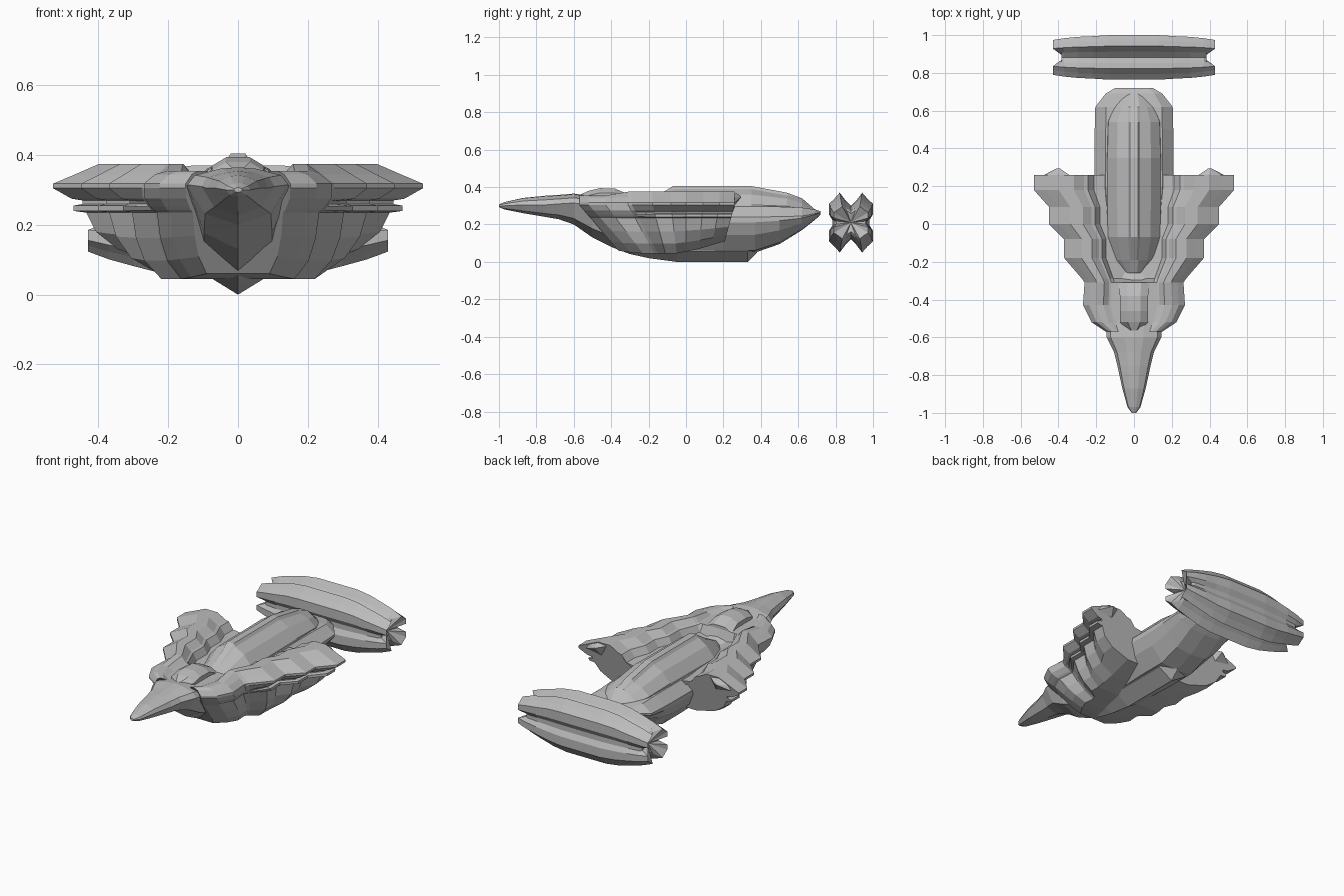
import bpy, bmesh

grey = bpy.data.materials.new("hull grey")
grey.diffuse_color = (0.5, 0.5, 0.5, 1)


def loft(name, rings, end_points=None):
    """Skin closed rings of equal length; ends are flat caps or fans to given points."""
    bm = bmesh.new()
    vr = [[bm.verts.new(p) for p in r] for r in rings]
    n = len(rings[0])
    for a, b in zip(vr, vr[1:]):
        for i in range(n):
            j = (i + 1) % n
            bm.faces.new((a[i], a[j], b[j], b[i]))
    for k, r in enumerate((vr[0], vr[-1])):
        if end_points:
            c = bm.verts.new(end_points[k])
            for i in range(n):
                bm.faces.new((r[i], r[(i + 1) % n], c))
        else:
            bm.faces.new(r)
    bmesh.ops.recalc_face_normals(bm, faces=bm.faces)
    me = bpy.data.meshes.new(name)
    bm.to_mesh(me)
    bm.free()
    me.materials.append(grey)
    ob = bpy.data.objects.new(name, me)
    bpy.context.collection.objects.link(ob)
    return ob


def mirrored(half):
    """Half outline (x >= 0, bottom to top) to a full symmetric ring."""
    return half + [(-x, y, z) for x, y, z in reversed(half) if x > 1e-6]


# Beak, prow and keel: y, half width, bottom, widest height, top
prow = [(-1.0, .012, .293, .30, .307), (-.97, .034, .28, .30, .32),
        (-.87, .062, .26, .305, .342), (-.75, .088, .24, .305, .354), (-.68, .105, .228, .31, .358),
        (-.60, .145, .20, .315, .365), (-.50, .15, .13, .30, .352),
        (-.40, .15, .08, .28, .345), (-.30, .145, .042, .25, .30), (-.20, .14, .02, .22, .26),
        (-.05, .14, 0, .20, .25), (.33, .14, 0, .20, .25), (.38, .13, .05, .20, .25)]
loft("beak_and_keel", [mirrored([
    (0, y, b), (w * .65, y, b + (m - b) * .28), (w, y, m),
    (w * .85, y, m + (t - m) * .55), (w * .35, y, m + (t - m) * .92), (0, y, t)])
    for y, w, b, m, t in prow])

# Stepped armour wings: y, half width, sweep of lower edge, bottom height
steps = [(-.57, .15, .22, .06), (-.52, .225, .23, .05), (-.43, .27, .20, .045),
         (-.31, .262, .14, .045), (-.29, .275, .14, .045), (-.18, .37, .07, .045),
         (-.08, .37, .03, .045), (0, .45, .0, .055), (.09, .45, -.02, .07),
         (.18, .53, -.05, .09), (.26, .53, -.07, .11)]
under = [(0, 0), (.58, .28), (.87, .62), (1, 1)]          # curve from belly to groove
rim = [(1, .305), (1, .318), (.88, .345), (.75, .375), (.60, .375), (.50, .345), (.46, .34), (.40, .30)]
grooves = [(.89, .24), (.89, .255), (.84, .26), (.84, .27), (.90, .275)]
collar = [(.90, .242), (.93, .252), (.95, .26), (.97, .268), (.99, .275)]
rings = []
for y, w, sweep, zb in steps:
    front = y < -.25
    inner = min(.22, .6 * w)
    edge = (.86 if front else .82) * w
    pts = [(0, zb)] + [(inner + (edge - inner) * t, zb + (.235 - zb) * u) for t, u in under]
    pts += [(f * w, max(z, .342) if y < -.3 and f <= .5 else z)
            for f, z in (collar if front else grooves) + rim]
    pts.append((0, .345 if y < -.3 else .27))
    top = .355 if y < -.4 else .375
    rings.append(mirrored([(x, y + sweep * max(0, .305 - z) / .26 * (x > 0 or z < .26),
                            min(z, top)) for x, z in pts]))
loft("armour_wings", rings)

# Small points at the wing rear
for s in (1, -1):
    tip = [(s * x, .258, z) for x, z in ((.34, .365), (.40, .372), (.46, .345), (.48, .315), (.38, .30))]
    loft("wing_rear_tip", [tip, [(s * .40 + (p[0] - s * .40) * .1, .295, .35 + (p[2] - .35) * .1) for p in tip]])

# Main fuselage: y, half width, bottom, widest height, top
body = [(-.12, .12, .06, .24, .275), (.0, .19, .05, .24, .295), (.20, .208, .05, .24, .295),
        (.37, .208, .05, .24, .295), (.50, .208, .095, .242, .295), (.62, .205, .17, .245, .29),
        (.69, .15, .225, .258, .28), (.72, .10, .252, .264, .27)]
loft("fuselage", [mirrored([
    (0, y, b), (w * .5, y, b + (m - b) * .06), (w * .85, y, b + (m - b) * .5),
    (w, y, m - (m - b) * .15), (w, y, m), (w * .72, y, t), (0, y, t)])
    for y, w, b, m, t in body])

# Long canopy with fan-shaped front and narrow ridge: y, half width, ridge width, base, top
canopy = [(-.26, .05, .01, .26, .295), (-.19, .115, .014, .26, .33), (-.07, .142, .02, .27, .405),
          (.35, .145, .02, .28, .405), (.54, .14, .02, .28, .37), (.62, .11, .018, .27, .34),
          (.69, .06, .012, .26, .28)]
loft("canopy", [mirrored([
    (w, y, b), (w * .97, y, b + (t - b) * .2), (w * .62, y, b + (t - b) * .64),
    (r * 1.6, y, t - .016 * (t > .34)), (r, y, t)])
    for y, w, r, b, t in canopy])

# Raised head plate behind the beak: y, half width, top
head = [(-.565, .03, .36), (-.52, .075, .38), (-.46, .075, .394), (-.38, .075, .392), (-.31, .085, .362)]
loft("head_plate", [mirrored([(w, y, .32), (w, y, t - .025), (w * .45, y, t), (0, y, t)])
                    for y, w, t in head])

# Rear cross block: four-lobed section lofted across x, with notched ends
lobe = [(0, .09), (.03, .12), (.06, .16), (.088, .128), (.118, .10), (.118, .08),
        (.118, .045), (.10, .015)]
quarter = lobe + [(a, -b) for a, b in reversed(lobe)]
section = quarter + [(-a, b) for a, b in reversed(quarter[1:-1])]
spans = [(.13, 1, 1), (.22, .95, .93), (.30, .92, .80), (.37, .86, .68), (.43, .78, .54)]
rings = []
for x, sy, sz in [(-x, a, b) for x, a, b in reversed(spans)] + spans:
    ring = []
    for a, b in section:
        px = x
        if abs(x) > .42 and (abs(a) < .035 or abs(b) < .03):
            px = x * .89         # notches between the lobes
        ring.append((px, .882 + a * sy, .21 + b * sz))
    rings.append(ring)
loft("rear_cross_block", rings, [(-.365, .882, .21), (.365, .882, .21)])
